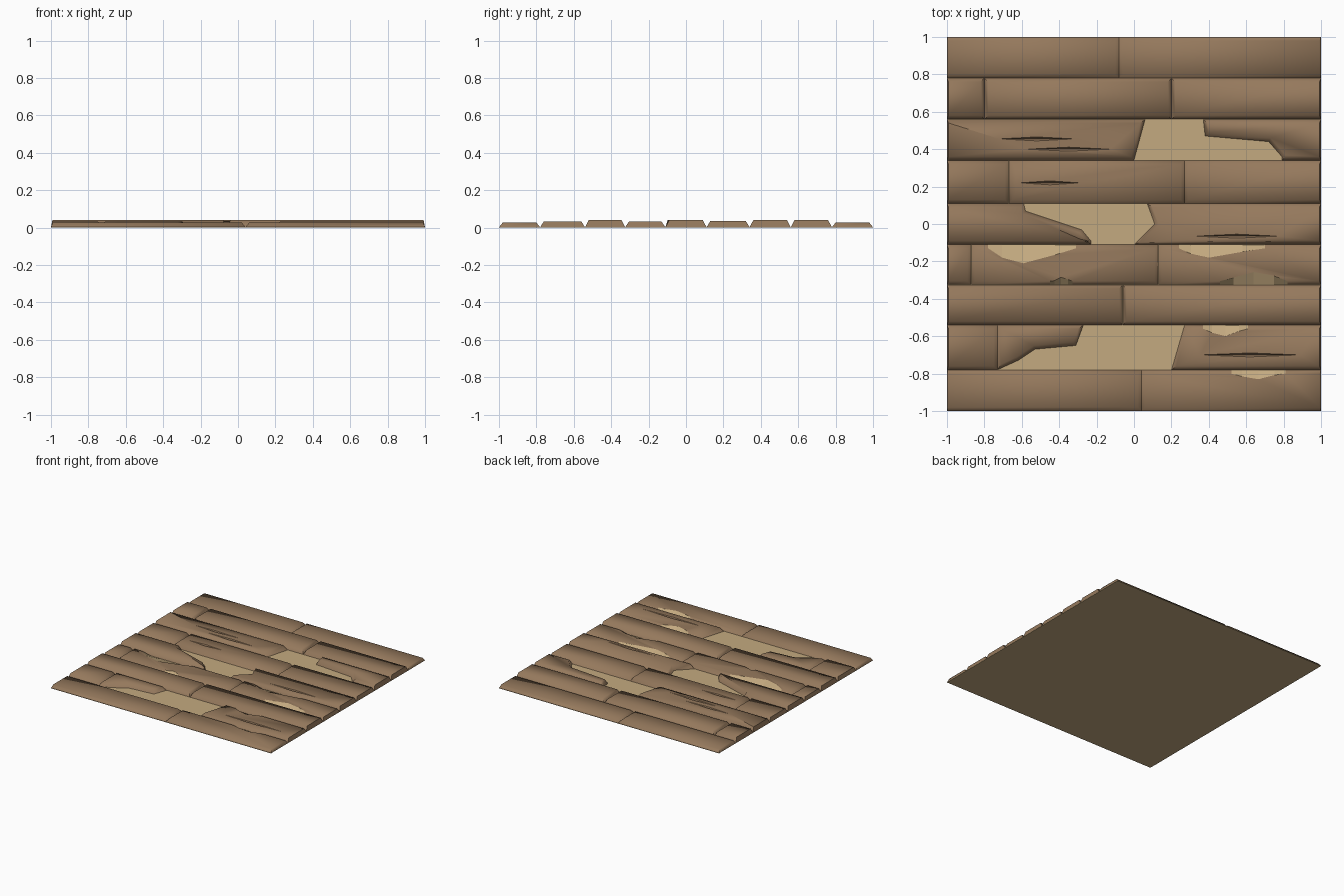
import bpy, bmesh, math
from mathutils import Vector

if "Cube" in bpy.data.objects:
    bpy.data.objects.remove(bpy.data.objects["Cube"])


def material(name, rgb):
    m = bpy.data.materials.new(name)
    m.diffuse_color = (*rgb, 1)
    m.use_nodes = True
    m.node_tree.nodes["Principled BSDF"].inputs["Base Color"].default_value = m.diffuse_color
    return m


BROWN = material("weathered brown wood", (0.30, 0.19, 0.108))
TAN = material("bare tan wood", (0.55, 0.40, 0.215))
Z0, INSET = 0.002, 0.02


def finish(bm, name, mats, angle=None):
    bmesh.ops.recalc_face_normals(bm, faces=bm.faces)
    me = bpy.data.meshes.new(name)
    bm.to_mesh(me)
    bm.free()
    for m in mats:
        me.materials.append(m)
    ob = bpy.data.objects.new(name, me)
    bpy.context.collection.objects.link(ob)
    if angle:
        bpy.ops.object.select_all(action='DESELECT')
        ob.select_set(True)
        bpy.context.view_layer.objects.active = ob
        bpy.ops.object.shade_smooth_by_angle(angle=math.radians(angle))
    return ob


def plank(name, pts, h):
    """Counter-clockwise outline, raised with sloping sides.
    A third number on a point is its own slope width: wide slopes are bare chips."""
    bm = bmesh.new()
    n = len(pts)
    low = [bm.verts.new((p[0], p[1], Z0)) for p in pts]
    top = []
    for i, p in enumerate(pts):
        a, b, c = (Vector(q[:2]) for q in (pts[i - 1], p, pts[(i + 1) % n]))
        d1, d2 = (b - a).normalized(), (c - b).normalized()
        n1, n2 = Vector((-d1.y, d1.x)), Vector((-d2.y, d2.x))
        off = (n1 + n2) / max(0.5, 1 + n1.dot(n2))
        q = b + off * (p[2] if len(p) > 2 else INSET)
        if abs(b.x) > 0.99:                      # outer ends stand nearly upright
            q.x = b.x * 0.992
        top.append(bm.verts.new((q.x, q.y, h)))
    bm.faces.new(top)
    bm.faces.new(low[::-1])
    for i in range(n):
        j = (i + 1) % n
        f = bm.faces.new((low[i], low[j], top[j], top[i]))
        if len(pts[i]) > 2 and len(pts[j]) > 2:
            f.material_index = 1
            for e in f.edges:
                e.smooth = False
    return finish(bm, name, (BROWN, TAN), 75)


def chip(x0, x1, y, depth, peak=0.5):
    """Points of a lens-shaped worn patch running from x0 to x1 along an edge."""
    return [(x0 + (x1 - x0) * t, y, max(INSET, depth * k)) for t, k in
            ((0, 0), (peak * 0.4, 0.55), (peak, 1), (peak + (1 - peak) * 0.6, 0.7), (1, 0))]


def box(x0, x1, y0, y1, lower=(), upper=()):
    return [(x0, y0), *lower, (x1, y0), (x1, y1), *upper, (x0, y1)]


# backing board
bm = bmesh.new()
bmesh.ops.create_cube(bm, size=1)
for v in bm.verts:
    v.co = (v.co.x * 2, v.co.y * 2, (v.co.z + 0.5) * 0.003)
finish(bm, "backing_board", (TAN,))

Y = [-1, -0.78, -0.54, -0.325, -0.11, 0.11, 0.34, 0.56, 0.78, 1]
H = [0.027, 0.034, 0.04, 0.032, 0.04, 0.035, 0.04, 0.04, 0.027]

# whole rows: row number -> joints, lower chips, upper chips
rows = {
    0: ([0.04], [], [(0.81, 0.52, 0.05, 0.5)]),
    2: ([-0.06], [], []),
    3: ([-0.87, 0.13], [(-0.45, -0.33, 0.04, 0.5), (0.46, 0.82, 0.068, 0.5)],
        [(0.70, 0.24, 0.07, 0.65), (-0.31, -0.78, 0.1, 0.6)]),
    5: ([-0.67, 0.27], [], []),
    7: ([-0.8, 0.2], [], []),
    8: ([-0.08], [], []),
}
planks = []
for r, (joints, lows, ups) in rows.items():
    xs = [-1, *joints, 1]
    for k, (a, b) in enumerate(zip(xs, xs[1:])):
        lo = [p for c in lows if a < c[0] < b for p in chip(c[0], c[1], Y[r], *c[2:])]
        up = [p for c in ups if a < c[0] < b for p in chip(c[0], c[1], Y[r + 1], *c[2:])]
        planks.append(plank(f"plank_{r + 1}_{k + 1}", box(a, b, Y[r], Y[r + 1], lo, up), H[r]))

# broken rows, with pieces missing
broken = {
    "broken_plank_low_left": (1, [(-0.73, Y[1]), (-0.62, -0.73), (-0.53, -0.67),
                                  (-0.31, -0.65), (-0.27, Y[2]), (-0.73, Y[2])]),
    "end_plank_low_left": (1, box(-1, -0.73, Y[1], Y[2])),
    "broken_plank_low_right": (1, [(0.20, Y[1]), (1, Y[1]), (1, Y[2]),
                                   *chip(0.61, 0.37, Y[2], 0.06), (0.27, Y[2])]),
    "broken_plank_middle_left": (4, [(-1, Y[4]), (-0.23, Y[4]), (-0.23, -0.09), (-0.28, -0.03),
                                     (-0.58, 0.07), (-0.59, Y[5]), (-1, Y[5])]),
    "broken_plank_middle_right": (4, [(0, Y[4]), (1, Y[4]), (1, Y[5]), (0.07, Y[5]), (0.11, 0)]),
    "broken_plank_high_left": (6, box(-1, 0, Y[6], Y[7])[:2] + [(0.06, Y[7]), (-1, Y[7])]),
    "broken_plank_high_right": (6, [(0.79, Y[6]), (1, Y[6]), (1, Y[7]), (0.37, Y[7]),
                                    (0.38, 0.47), (0.72, 0.44), (0.79, 0.36)]),
}
for name, (r, pts) in broken.items():
    planks.append(plank(name, pts, H[r]))


# shallow splits along the grain
def split(target, x, y, z, length):
    bm = bmesh.new()
    bmesh.ops.create_cone(bm, segments=4, radius1=0, radius2=1, depth=1, cap_ends=True)
    for v in bm.verts:
        v.co = (x + v.co.x * length / 2, y + v.co.y * 0.012, z + 0.002 + (v.co.z - 0.5) * 0.018)
    cutter = finish(bm, "split_cutter", (BROWN,))
    cutter.hide_render = True
    ob = bpy.data.objects[target]
    mod = ob.modifiers.new("split", 'BOOLEAN')
    mod.operation, mod.object, mod.solver = 'DIFFERENCE', cutter, 'EXACT'
    bpy.context.view_layer.objects.active = ob
    bpy.ops.object.modifier_apply(modifier=mod.name)
    bpy.data.objects.remove(cutter)


split("broken_plank_high_left", -0.52, 0.455, H[6], 0.45)
split("broken_plank_high_left", -0.35, 0.40, H[6], 0.5)
split("plank_6_2", -0.45, 0.22, H[5], 0.36)
split("broken_plank_low_right", 0.62, -0.70, H[1], 0.6)
split("broken_plank_middle_right", 0.55, -0.065, H[4], 0.5)
